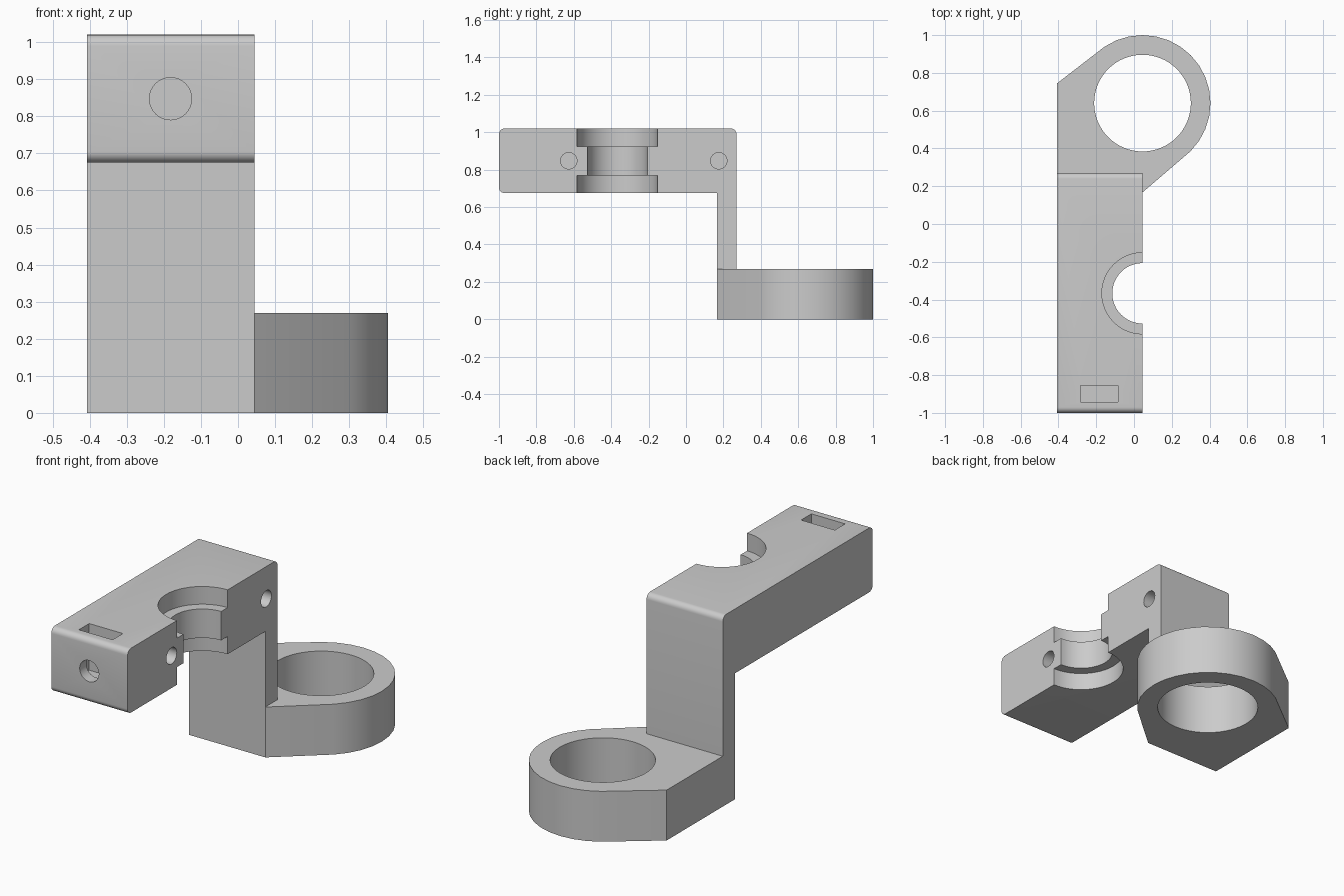
import bpy, bmesh
from math import cos, sin, pi, radians
from mathutils import Matrix, Vector

cube = bpy.data.objects.get("Cube")
if cube:
    bpy.data.objects.remove(cube, do_unlink=True)

LEFT, RIGHT = -0.407, 0.045          # bracket side planes
BACK, WALL = 0.27, 0.167             # upright wall
BOTTOM, TOP = 0.675, 1.02            # clamp arm heights
PLATE = 0.27                         # ring plate thickness
RING = Vector((RIGHT, 0.64))
MID = (BOTTOM + TOP) / 2

grey = bpy.data.materials.new("light grey plastic")
grey.use_nodes = True
colour = (0.6, 0.6, 0.6, 1)
grey.diffuse_color = colour
grey.node_tree.nodes["Principled BSDF"].inputs["Base Color"].default_value = colour


def finish(name, bm):
    bmesh.ops.recalc_face_normals(bm, faces=bm.faces)
    mesh = bpy.data.meshes.new(name)
    bm.to_mesh(mesh)
    bm.free()
    mesh.materials.append(grey)
    obj = bpy.data.objects.new(name, mesh)
    bpy.context.collection.objects.link(obj)
    return obj


def cylinder(name, start, end, radius, sides=48):
    bm = bmesh.new()
    start, end = Vector(start), Vector(end)
    axis = end - start
    turn = axis.to_track_quat('Z', 'Y').to_matrix().to_4x4()
    bmesh.ops.create_cone(bm, cap_ends=True, segments=sides, radius1=radius,
                          radius2=radius, depth=axis.length,
                          matrix=Matrix.Translation((start + end) / 2) @ turn)
    return finish(name, bm)


def box(name, low, high):
    bm = bmesh.new()
    low, high = Vector(low), Vector(high)
    bmesh.ops.create_cube(bm, size=1, matrix=Matrix.Translation((low + high) / 2)
                          @ Matrix.Diagonal((high - low).to_4d()))
    return finish(name, bm)


def combine(target, other, operation):
    mod = target.modifiers.new(operation, 'BOOLEAN')
    mod.operation = operation
    mod.solver = 'EXACT'
    mod.object = other
    bpy.context.view_layer.objects.active = target
    bpy.ops.object.modifier_apply(modifier=mod.name)
    bpy.data.objects.remove(other, do_unlink=True)


# Arm and upright wall: side profile with rounded outer corners
def corner(y, z, r, begin):
    return [(y + r * cos(begin + i * pi / 12), z + r * sin(begin + i * pi / 12))
            for i in range(7)]


R = 0.03
profile = [(WALL, 0), (BACK, 0)]
profile += corner(BACK - R, TOP - R, R, 0)
profile += corner(-1 + R, TOP - R, R, pi / 2)
profile += corner(-1 + R, BOTTOM + R, R, pi)
profile += [(WALL, BOTTOM)]
bm = bmesh.new()
face = bm.faces.new([bm.verts.new((LEFT, y, z)) for y, z in profile])
side = bmesh.ops.extrude_face_region(bm, geom=[face])["geom"]
bmesh.ops.translate(bm, vec=(RIGHT - LEFT, 0, 0),
                    verts=[v for v in side if isinstance(v, bmesh.types.BMVert)])
bracket = finish("clamp_bracket", bm)

# Ring plate: hull around the ring and the wall foot
outline = [(LEFT, WALL), (RIGHT, WALL), (LEFT, 0.745)]
outline += [(RING.x + 0.36 * cos(i * pi / 16), RING.y + 0.36 * sin(i * pi / 16))
            for i in range(32)]
bm = bmesh.new()
for z in (0, PLATE):
    for x, y in outline:
        bm.verts.new((x, y, z))
hull = bmesh.ops.convex_hull(bm, input=bm.verts)
inside = {v for v in hull["geom_interior"] + hull["geom_unused"]
          if isinstance(v, bmesh.types.BMVert)}
bmesh.ops.delete(bm, geom=list(inside), context='VERTS')
bmesh.ops.dissolve_limit(bm, angle_limit=radians(1), verts=bm.verts, edges=bm.edges)
combine(bracket, finish("ring_plate", bm), 'UNION')

# Ring opening
cutters = [cylinder("ring_hole", (*RING, -0.1), (*RING, PLATE + 0.1), 0.256, 64)]

# Stepped half-round clamp groove
for name, low, high, radius in (("groove_neck", BOTTOM - 0.1, TOP + 0.1, 0.16),
                                ("groove_lower", BOTTOM - 0.1, 0.77, 0.215),
                                ("groove_upper", 0.925, TOP + 0.1, 0.215)):
    cutters.append(cylinder(name, (RIGHT, -0.367, low), (RIGHT, -0.367, high), radius))

# Clamp screw holes in the side
for y in (-0.627, 0.175):
    cutters.append(cylinder("screw_hole", (RIGHT + 0.1, y, MID), (-0.2, y, MID), 0.044, 32))

# Front hole and the nut slot above it
cutters.append(cylinder("front_hole", (-0.182, -1.1, MID), (-0.182, -0.8, MID), 0.057, 32))
cutters.append(box("nut_slot", (-0.284, -0.942, 0.77), (-0.084, -0.855, TOP + 0.1)))

for cutter in cutters:
    cutter.hide_render = True
    combine(bracket, cutter, 'DIFFERENCE')

bpy.ops.object.select_all(action='DESELECT')
bracket.select_set(True)
bpy.context.view_layer.objects.active = bracket
bpy.ops.object.shade_smooth_by_angle(angle=radians(30))
